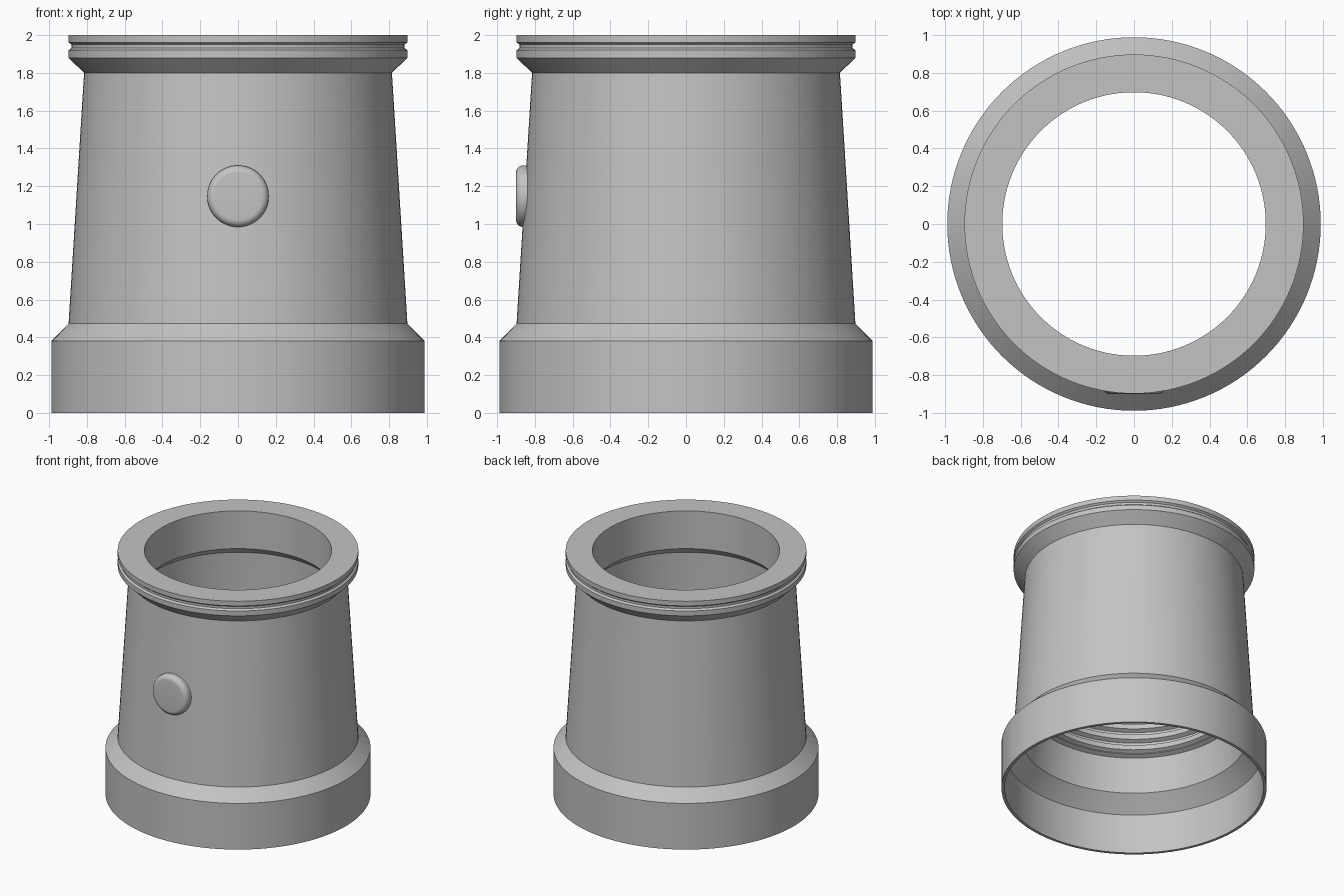
import bpy, bmesh, math
from mathutils import Matrix

cube = bpy.data.objects.get("Cube")
if cube:
    bpy.data.objects.remove(cube, do_unlink=True)

grey = bpy.data.materials.new("plain grey")
grey.use_nodes = True
colour = (0.55, 0.55, 0.55, 1)
grey.diffuse_color = colour
grey.node_tree.nodes["Principled BSDF"].inputs["Base Color"].default_value = colour


def lathe(name, profile, segments, closed, matrix=Matrix()):
    """Turn a (radius, height) profile around z, then place it."""
    bm = bmesh.new()
    verts = [bm.verts.new((r, 0, z)) for r, z in profile]
    pairs = list(zip(verts, verts[1:]))
    if closed:
        pairs.append((verts[-1], verts[0]))
    edges = [bm.edges.new(p) for p in pairs]
    bmesh.ops.spin(bm, geom=verts + edges, cent=(0, 0, 0), axis=(0, 0, 1),
                   angle=math.tau, steps=segments)
    bmesh.ops.remove_doubles(bm, verts=bm.verts, dist=0.0005)
    if not closed:
        bmesh.ops.holes_fill(bm, edges=[e for e in bm.edges if e.is_boundary], sides=0)
    bmesh.ops.recalc_face_normals(bm, faces=bm.faces)
    bm.transform(matrix)
    mesh = bpy.data.meshes.new(name)
    bm.to_mesh(mesh)
    bm.free()
    mesh.materials.append(grey)
    obj = bpy.data.objects.new(name, mesh)
    bpy.context.collection.objects.link(obj)
    bpy.ops.object.select_all(action="DESELECT")
    obj.select_set(True)
    bpy.context.view_layer.objects.active = obj
    bpy.ops.object.shade_smooth_by_angle(angle=math.radians(22))
    return obj


# Outside: base collar, tapered wall, flared and grooved top flange
outside = [(0.988, 0), (0.988, 0.38), (0.897, 0.472), (0.815, 1.80),
           (0.897, 1.88), (0.897, 1.92), (0.882, 1.932), (0.882, 1.95),
           (0.897, 1.962), (0.897, 2.0)]

# Inside, from the top: bore, undercut, tapered wall, ribbed band, base socket
inside = [(0.697, 2.0), (0.697, 1.69), (0.75, 1.635), (0.765, 1.02)]
for z in (0.96, 0.87, 0.78):
    inside += [(0.765, z + 0.03), (0.735, z + 0.015), (0.735, z - 0.025), (0.765, z - 0.04)]
inside += [(0.765, 0.735), (0.80, 0.72), (0.845, 0.445), (0.965, 0.325), (0.965, 0)]

lathe("tapered_sleeve", outside + inside, 128, True)

# Round boss with a softened rim on the front wall
radius, fillet, front = 0.163, 0.038, 0.9
boss = [(radius, 0.815)]
for i in range(9):
    a = math.radians(90) * i / 8
    boss.append((radius - fillet + fillet * math.cos(a),
                 front - fillet + fillet * math.sin(a)))
place = Matrix.Translation((0, 0, 1.147)) @ Matrix.Rotation(math.radians(90), 4, "X")
lathe("front_boss", boss, 64, False, place)
